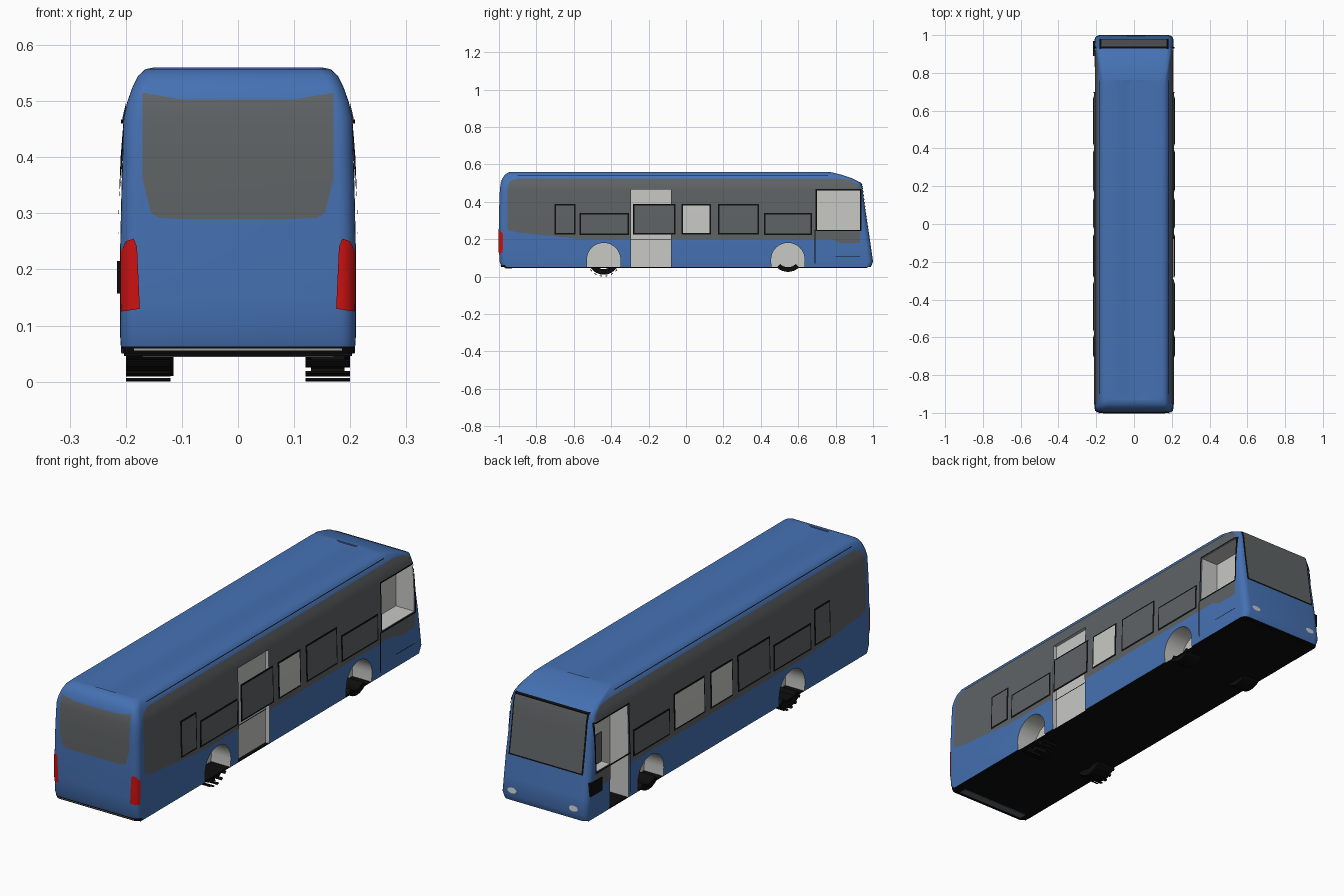
import bpy, bmesh, math
from mathutils import Vector

if "Cube" in bpy.data.objects:
    bpy.data.objects.remove(bpy.data.objects["Cube"])


def material(name, r, g, b):
    m = bpy.data.materials.new(name)
    m.use_nodes = True
    m.diffuse_color = (r, g, b, 1)
    m.node_tree.nodes["Principled BSDF"].inputs["Base Color"].default_value = (r, g, b, 1)
    return m


BLUE = material("blue paint", .06, .165, .45)
GREY = material("dark grey glass", .115, .125, .13)
BLACK = material("black trim", .004, .004, .004)
LIGHT = material("light grey interior", .58, .58, .56)
RED = material("red lamp", .62, .006, .006)

# Body section from sill to roof centre: half width, height, rear end, front end
ROWS = [(.208, .05, -.985, .988), (.21, .08, -.997, 1), (.21, .15, -1, .99),
        (.21, .24, -1, .977), (.208, .33, -1, .963), (.206, .4, -.998, .953),
        (.204, .47, -.995, .944), (.197, .5, -.99, .936), (.188, .525, -.982, .89),
        (.178, .545, -.968, .83), (.165, .557, -.95, .78), (.15, .56, -.93, .76),
        (.06, .56, -.93, .76), (.045, .555, -.93, .76), (0, .555, -.93, .76)]
SKIN = ROWS[:12]
R = .03  # radius of the upright corners


def section(z):
    z = min(max(z, SKIN[0][1]), SKIN[-1][1])
    for a, b in zip(SKIN, SKIN[1:]):
        if z <= b[1]:
            t = (z - a[1]) / (b[1] - a[1])
            return [p + (q - p) * t for p, q in zip(a, b)]


def corner(d):
    d = min(max(d, 0), R)
    return R - math.sqrt(R * R - (R - d) ** 2)


def finish(bm, name, mats):
    me = bpy.data.meshes.new(name)
    bm.to_mesh(me)
    bm.free()
    for m in mats:
        me.materials.append(m)
    ob = bpy.data.objects.new(name, me)
    bpy.context.collection.objects.link(ob)
    return ob


def smooth(ob):
    bpy.ops.object.select_all(action='DESELECT')
    ob.select_set(True)
    bpy.context.view_layer.objects.active = ob
    bpy.ops.object.shade_smooth_by_angle(angle=math.radians(35))


def prism(name, outline, x0, x1, mat):
    """Extrude a (y, z) outline from x0 to x1."""
    bm = bmesh.new()
    f = bm.faces.new([bm.verts.new((x0, y, z)) for y, z in outline])
    top = bmesh.ops.extrude_face_region(bm, geom=[f])["geom"]
    for v in top:
        if isinstance(v, bmesh.types.BMVert):
            v.co.x = x1
    bmesh.ops.recalc_face_normals(bm, faces=bm.faces)
    return finish(bm, name, [mat])


def rect(u0, u1, z0, z1):
    return [(u0, z0), (u1, z0), (u1, z1), (u0, z1)]


def grow(r, d):
    return (r[0] - d, r[1] + d, r[2] - d, r[3] + d)


def mirrored(half):
    return half + [(-x, z) for x, z in reversed(half)]


def plate(name, outline, mat, where, off=.002, holes=()):
    """Thin sheet wrapped on the body; where is left, right, rear or front."""
    side = where in ("left", "right")
    bm = bmesh.new()
    bm.faces.new([bm.verts.new((u, 0, z)) for u, z in outline])
    ucuts = [.85 + .01 * i for i in range(15)] if side else [.165 + .005 * i for i in range(9)]
    ucuts = ucuts + [-u for u in ucuts] + [u for h in holes for u in h[:2]]
    zcuts = [r[1] for r in SKIN] + [z for h in holes for z in h[2:]]
    for axis, cuts in (((1, 0, 0), ucuts), ((0, 0, 1), zcuts)):
        for c in cuts:
            bmesh.ops.bisect_plane(bm, geom=bm.verts[:] + bm.edges[:] + bm.faces[:],
                                   plane_co=Vector(axis) * c, plane_no=axis)
    gone = []
    for f in bm.faces:
        c = f.calc_center_median()
        if any(h[0] < c.x < h[1] and h[2] < c.z < h[3] for h in holes):
            gone.append(f)
    bmesh.ops.delete(bm, geom=gone, context='FACES')
    sign = 1 if where in ("left", "front") else -1
    for v in bm.verts:
        u, z = v.co.x, v.co.z
        w, _, rear, front = section(z)
        if side:
            v.co = (sign * (w - corner(min(u - rear, front - u)) + off), u, z)
        else:
            v.co.y = (front if sign > 0 else rear) - sign * (corner(w - abs(u)) - off)
    out = Vector((sign, 0, 0)) if side else Vector((0, sign, 0))
    bm.normal_update()
    if sum(f.normal.dot(out) for f in bm.faces) < 0:
        bmesh.ops.reverse_faces(bm, faces=bm.faces)
    ob = finish(bm, name, [mat])
    smooth(ob)
    return ob


# Body shell: one closed ring per station, with rounded upright corners
bm = bmesh.new()
rings = []
stations = [(a, -1) for a in range(90, -1, -15)] + [(a, 1) for a in range(0, 91, 15)]
for a, end in stations:
    a = math.radians(a)
    shrink = 1 - R * (1 - math.cos(a)) / .21
    half = [(x * shrink, (yf if end > 0 else yr) - end * R * (1 - math.sin(a)), z)
            for x, z, yr, yf in ROWS]
    rings.append([bm.verts.new(p) for p in half + [(-x, y, z) for x, y, z in half[-2::-1]]])
n = len(rings[0])
for p, q in zip(rings, rings[1:]):
    for j in range(n):
        k = (j + 1) % n
        f = bm.faces.new((p[j], p[k], q[k], q[j]))
        f.material_index = 1 if k == 0 else 0
for ring in (rings[0], rings[-1]):
    for j in range(n // 2):
        quad = [ring[j], ring[j + 1], ring[n - 2 - j], ring[n - 1 - j]]
        bm.faces.new(list(dict.fromkeys(quad)))
bmesh.ops.recalc_face_normals(bm, faces=bm.faces)
body = finish(bm, "body", [BLUE, BLACK, LIGHT])

# Openings and wheel arches cut into the shell
CAB = (.7, .93, .25, .46)
ENTRY = (.7, .83, .04, .253)
DOOR = (-.295, -.08, .04, .465)
REAR_AXLE, FRONT_AXLE = -.44, .545
cutters = [prism("cutter", rect(*r), s * .23, s * x, LIGHT) for s, r, x in
           ((1, CAB, .12), (-1, CAB, .12), (-1, ENTRY, .12), (1, DOOR, .19))]
for y in (REAR_AXLE, FRONT_AXLE):
    arch = [(y + .09 * math.cos(t * math.pi / 16), .09 + .09 * math.sin(t * math.pi / 16))
            for t in range(17)] + [(y - .088, .04), (y + .088, .04)]
    cutters += [prism("cutter", arch, s * .23, s * .115, LIGHT) for s in (1, -1)]
bpy.context.view_layer.objects.active = body
for c in cutters:
    c.hide_render = True
    mod = body.modifiers.new("cut", 'BOOLEAN')
    mod.object, mod.operation, mod.solver = c, 'DIFFERENCE', 'EXACT'
    mod.material_mode = 'TRANSFER'
    bpy.ops.object.modifier_apply(modifier=mod.name)
    bpy.data.objects.remove(c)
smooth(body)

# Floor
prism("floor", rect(-.97, .97, .046, .051), -.203, .203, BLACK)
prism("rear_floor_strip", rect(-.965, -.93, .044, .047), -.17, .17, GREY)

# Dark side bands
BAND = [(-.955, .25), (-.9, .235), (-.6, .205), (-.5, .2), (.78, .2), (.82, .18), (.93, .18),
        (.935, .45), (.92, .49), (.88, .515), (.82, .525), (-.9, .525), (-.94, .51), (-.955, .48)]
plate("left_band", BAND, GREY, "left", holes=[CAB, DOOR])
plate("right_band", BAND, GREY, "right", holes=[CAB, ENTRY])

# Side windows with black frames
TALL = (.23, .385)
LOW = (.225, .335)
WINDOWS = [((-.7, -.595) + TALL, ""), ((-.565, -.31) + LOW, ""), ((-.28, -.06) + TALL, ""),
           ((-.02, .13) + TALL, "left right"), ((.175, .385) + TALL, "right"),
           ((.42, .67) + LOW, "")]
for where in ("left", "right"):
    for i, (r, pale) in enumerate(WINDOWS):
        plate(f"{where}_window_frame_{i}", rect(*grow(r, .004)), BLACK, where, .004)
        plate(f"{where}_window_{i}", rect(*grow(r, -.004)), LIGHT if where in pale else GREY,
              where, .006)
    plate(where + "_cab_frame", rect(*grow(CAB, .007)), BLACK, where, .004, holes=[CAB])
    plate(where + "_roof_seam", rect(-.9, .76, .54, .543), BLACK, where)
    plate(where + "_cab_seam", rect(.688, .692, .07, .25), BLACK, where, .003)
plate("left_cab_sill_seam", rect(.8, .93, .108, .111), BLACK, "left")
plate("door_seam", rect(-.295, -.08, .198, .202), BLACK, "left", -.017)
prism("right_cab_screen", rect(.83, .925, .2, .38), -.17, -.165, GREY)
prism("side_flap", rect(.89, .97, .157, .215), -.216, -.195, BLACK)

# Rear end
plate("rear_window", mirrored([(.1, .29), (.14, .292), (.155, .3), (.17, .36), (.17, .515),
                               (.1, .503)]), GREY, "rear")
plate("rear_bumper", rect(-.208, .208, .05, .063), BLACK, "rear", .002)
plate("rear_bumper_line", rect(-.185, .185, .056, .059), LIGHT, "rear", .004)
for s, name in ((1, "left"), (-1, "right")):
    lamp = [(.175, .13), (.208, .125), (.2095, .15), (.2095, .23), (.2, .25), (.186, .255), (.18, .24)]
    plate(name + "_tail_lamp", [(s * x, z) for x, z in lamp], RED, "rear", .003)
    oval = [(s * .15 + .022 * math.cos(t * math.pi / 8), .1 + .012 * math.sin(t * math.pi / 8))
            for t in range(16)]
    plate(name + "_headlamp", oval, LIGHT, "front", .003)

# Windscreen
plate("windscreen_frame", rect(-.182, .182, .245, .505), BLACK, "front", .002)
plate("windscreen", rect(-.175, .175, .252, .498), GREY, "front", .004)


# Wheel pieces below the floor
def tread(name, y, zc, r, a0, a1, thick, x0, x1):
    angles = [math.radians(a0 + (a1 - a0) * i / 8) for i in range(9)]
    arc = [(y + r * math.sin(a), zc - r * math.cos(a)) for a in angles]
    arc += [(y + (r - thick) * math.sin(a), zc - (r - thick) * math.cos(a))
            for a in reversed(angles)]
    prism(name, arc, x0, x1, BLACK)


tread("rear_right_tyre", REAR_AXLE, .095, .085, -56, 56, .03, -.2, -.115)
for s, name in ((1, "left"), (-1, "right")):
    tread(f"front_{name}_tyre", FRONT_AXLE, .11, .085, -44, 44, .025, s * .12, s * .2)
    for a in range(-50, 51, 20):
        tread(f"rear_{name}_tread", REAR_AXLE, .09, .09, a - 4, a + 4, .004, s * .12, s * .2)
for a in (-35, 0, 35):
    tread("rear_left_tyre_piece", REAR_AXLE, .09, .075, a - 8, a + 8, .02, .13, .19)
